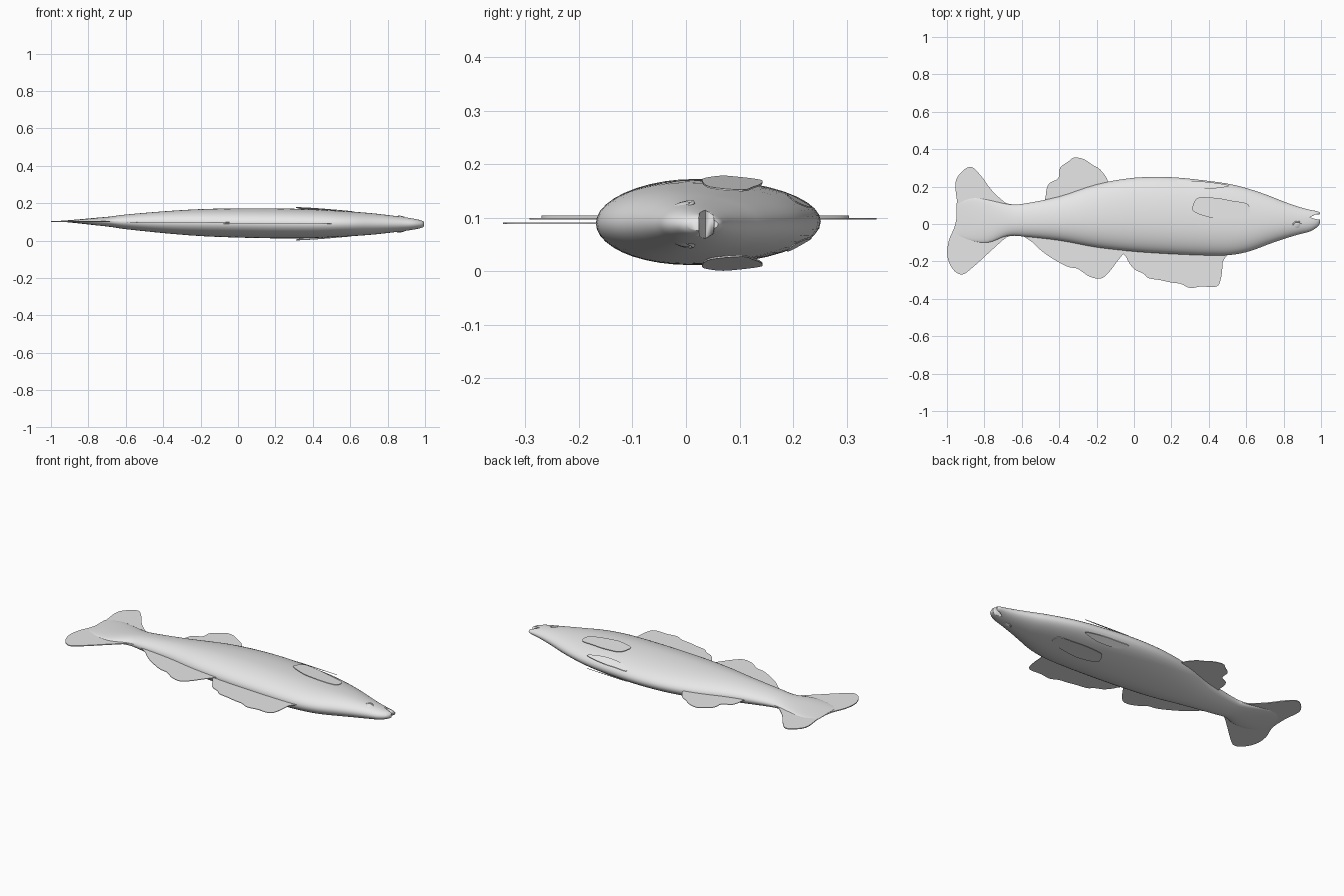
import bpy, bmesh, math
from mathutils import Vector, Matrix

if "Cube" in bpy.data.objects:
    bpy.data.objects.remove(bpy.data.objects["Cube"], do_unlink=True)

grey = bpy.data.materials.new("plain grey")
grey.use_nodes = True
colour = (0.8, 0.8, 0.8, 1)
grey.diffuse_color = colour
grey.node_tree.nodes["Principled BSDF"].inputs["Base Color"].default_value = colour


def finish(bm, name, angle=40):
    bmesh.ops.recalc_face_normals(bm, faces=bm.faces[:])
    mesh = bpy.data.meshes.new(name)
    bm.to_mesh(mesh)
    bm.free()
    mesh.materials.append(grey)
    ob = bpy.data.objects.new(name, mesh)
    bpy.context.collection.objects.link(ob)
    bpy.ops.object.select_all(action="DESELECT")
    ob.select_set(True)
    bpy.context.view_layer.objects.active = ob
    bpy.ops.object.shade_smooth_by_angle(angle=math.radians(angle))
    return ob


def smooth(points, steps, closed=False):
    """Pass a smooth curve through the points."""
    pts = [Vector(p) for p in points]
    n = len(pts)
    out = []
    for i in range(n if closed else n - 1):
        ids = [i - 1, i, i + 1, i + 2]
        a, b, c, d = [pts[k % n if closed else max(0, min(k, n - 1))] for k in ids]
        for s in range(steps):
            t = s / steps
            out.append(b + (c - a) * (t / 2) + (a * 2 - b * 5 + c * 4 - d) * (t * t / 2)
                       + (b * 3 - a - c * 3 + d) * (t ** 3 / 2))
    return out if closed else out + [pts[-1]]


def spine(x):
    """Height of the body's middle plane."""
    return 0.094 - 0.01 * x if x < 0.4 else 0.09 - 0.004 * (x - 0.4)


# Body: x, back edge, belly edge, half thickness
stations = [
    (-0.95, -0.06, 0.11, 0.002), (-0.87, -0.09, 0.14, 0.009), (-0.78, -0.10, 0.13, 0.018),
    (-0.68, -0.065, 0.108, 0.028), (-0.60, -0.066, 0.107, 0.039), (-0.40, -0.088, 0.147, 0.058),
    (-0.20, -0.125, 0.212, 0.072), (0, -0.147, 0.247, 0.078), (0.2, -0.160, 0.25, 0.08),
    (0.4, -0.168, 0.23, 0.077), (0.52, -0.165, 0.212, 0.071), (0.62, -0.145, 0.186, 0.065),
    (0.72, -0.108, 0.152, 0.057), (0.8, -0.08, 0.12, 0.048), (0.88, -0.056, 0.092, 0.038),
    (0.94, -0.04, 0.076, 0.029), (0.98, -0.016, 0.068, 0.02), (0.995, 0.005, 0.06, 0.012)]
SIDES = 40
bm = bmesh.new()
rings = []
for x, back, belly, half in smooth(stations, 4):
    mid = (back + belly) / 2 - 0.08 * (belly - back)
    ring = []
    for k in range(SIDES):
        a = math.tau * k / SIDES
        c = math.cos(a)
        y = mid + c * (belly - mid if c > 0 else mid - back)
        ring.append(bm.verts.new((x, y, spine(x) + half * math.sin(a))))
    rings.append(ring)
for r, q in zip(rings, rings[1:]):
    for k in range(SIDES):
        j = (k + 1) % SIDES
        bm.faces.new((r[k], r[j], q[j], q[k]))
bm.faces.new(rings[0])
bm.faces.new(rings[-1])
body = finish(bm, "body", 50)


def plate(name, outline, height, thickness=0.003, steps=4):
    """Thin fin cut to an outline, lying on the plane height(x, y)."""
    bm = bmesh.new()
    face = bm.faces.new([bm.verts.new((p.x, p.y, height(p.x, p.y) - thickness / 2))
                         for p in smooth([(x, y, 0) for x, y in outline], steps, True)])
    ext = bmesh.ops.extrude_face_region(bm, geom=[face])
    bmesh.ops.translate(bm, vec=(0, 0, thickness),
                        verts=[v for v in ext["geom"] if isinstance(v, bmesh.types.BMVert)])
    bmesh.ops.triangulate(bm, faces=[f for f in bm.faces if len(f.verts) > 4])
    return finish(bm, name, 30)


# Mouth: a wedge cut between the jaws
bm = bmesh.new()
low, high = [[bm.verts.new(p + (z,)) for p in
              [(0.94, 0.036), (0.97, 0.026), (1.03, 0.022), (1.03, 0.056), (0.97, 0.05)]]
             for z in (0, 0.2)]
bm.faces.new(low)
bm.faces.new(high)
for k in range(5):
    j = (k + 1) % 5
    bm.faces.new((low[k], low[j], high[j], high[k]))
cutter = finish(bm, "mouth_cutter")
cutter.hide_render = True
bpy.ops.object.select_all(action="DESELECT")
body.select_set(True)
bpy.context.view_layer.objects.active = body
cut = body.modifiers.new("mouth", "BOOLEAN")
cut.operation = "DIFFERENCE"
cut.solver = "EXACT"
cut.object = cutter
bpy.ops.object.modifier_apply(modifier="mouth")
bpy.data.objects.remove(cutter, do_unlink=True)

# Fins along the middle plane
plate("tail_fin", [
    (-0.64, 0.09), (-0.69, 0.115), (-0.76, 0.18), (-0.82, 0.26), (-0.87, 0.305), (-0.92, 0.28),
    (-0.955, 0.22), (-0.945, 0.1), (-0.955, 0), (-0.99, -0.09), (-0.998, -0.17),
    (-0.97, -0.24), (-0.92, -0.27), (-0.86, -0.23), (-0.75, -0.13), (-0.68, -0.07),
    (-0.63, -0.05)], lambda x, y: 0.102, 0.005)
plate("front_back_fin", [
    (-0.05, -0.1), (-0.04, -0.18), (0, -0.24), (0.05, -0.265), (0.08, -0.29), (0.14, -0.30),
    (0.2, -0.313), (0.25, -0.32), (0.3, -0.342), (0.36, -0.334), (0.44, -0.335),
    (0.465, -0.29), (0.475, -0.2), (0.48, -0.12)], lambda x, y: 0.09)
plate("rear_back_fin", [
    (-0.58, -0.04), (-0.54, -0.1), (-0.48, -0.155), (-0.41, -0.2), (-0.35, -0.23),
    (-0.3, -0.24), (-0.24, -0.28), (-0.18, -0.292), (-0.14, -0.265), (-0.09, -0.2),
    (-0.04, -0.13), (-0.06, -0.09)], lambda x, y: 0.098)
plate("belly_fin", [
    (-0.45, 0.1), (-0.47, 0.16), (-0.455, 0.215), (-0.405, 0.245), (-0.395, 0.3),
    (-0.35, 0.335), (-0.32, 0.355), (-0.27, 0.347), (-0.22, 0.315), (-0.18, 0.29),
    (-0.14, 0.23), (-0.16, 0.18)], lambda x, y: 0.098)

# Paired fins and eyes
for side, sign in (("left", -1), ("right", 1)):
    plate("side_fin_" + side, [
        (0.61, 0.105), (0.52, 0.125), (0.45, 0.138), (0.36, 0.143), (0.33, 0.13),
        (0.315, 0.1), (0.315, 0.07), (0.37, 0.045), (0.45, 0.03), (0.6, 0.045)],
        lambda x, y: 0.09 + sign * (0.087 - 0.08 * (x - 0.31) - 0.08 * (y - 0.08)))
    plate("pelvic_fin_" + side, [
        (0.51, 0.205), (0.43, 0.19), (0.36, 0.19), (0.28, 0.2), (0.235, 0.222),
        (0.235, 0.234), (0.3, 0.23), (0.4, 0.224)],
        lambda x, y: 0.091 + sign * (0.056 - 0.62 * (y - 0.185) - 0.03 * (x - 0.35)))

    # Eyeball with a raised rim, tilted to lie on the cheek
    place = (Matrix.Translation((0.872, -0.01, 0.088 + sign * 0.033))
             @ Matrix.Rotation(sign * 0.18, 4, "Y") @ Matrix.Rotation(sign * 0.3, 4, "X"))
    bm = bmesh.new()
    bmesh.ops.create_uvsphere(bm, u_segments=24, v_segments=12, radius=0.02,
                              matrix=place @ Matrix.Diagonal((1, 1, 0.35, 1)))
    finish(bm, "eye_" + side)
    bpy.ops.mesh.primitive_torus_add(major_segments=32, minor_segments=8,
                                     major_radius=0.024, minor_radius=0.004)
    rim = bpy.context.object
    rim.name = "eye_rim_" + side
    rim.matrix_world = place
    rim.data.materials.append(grey)
    bpy.ops.object.shade_smooth()
